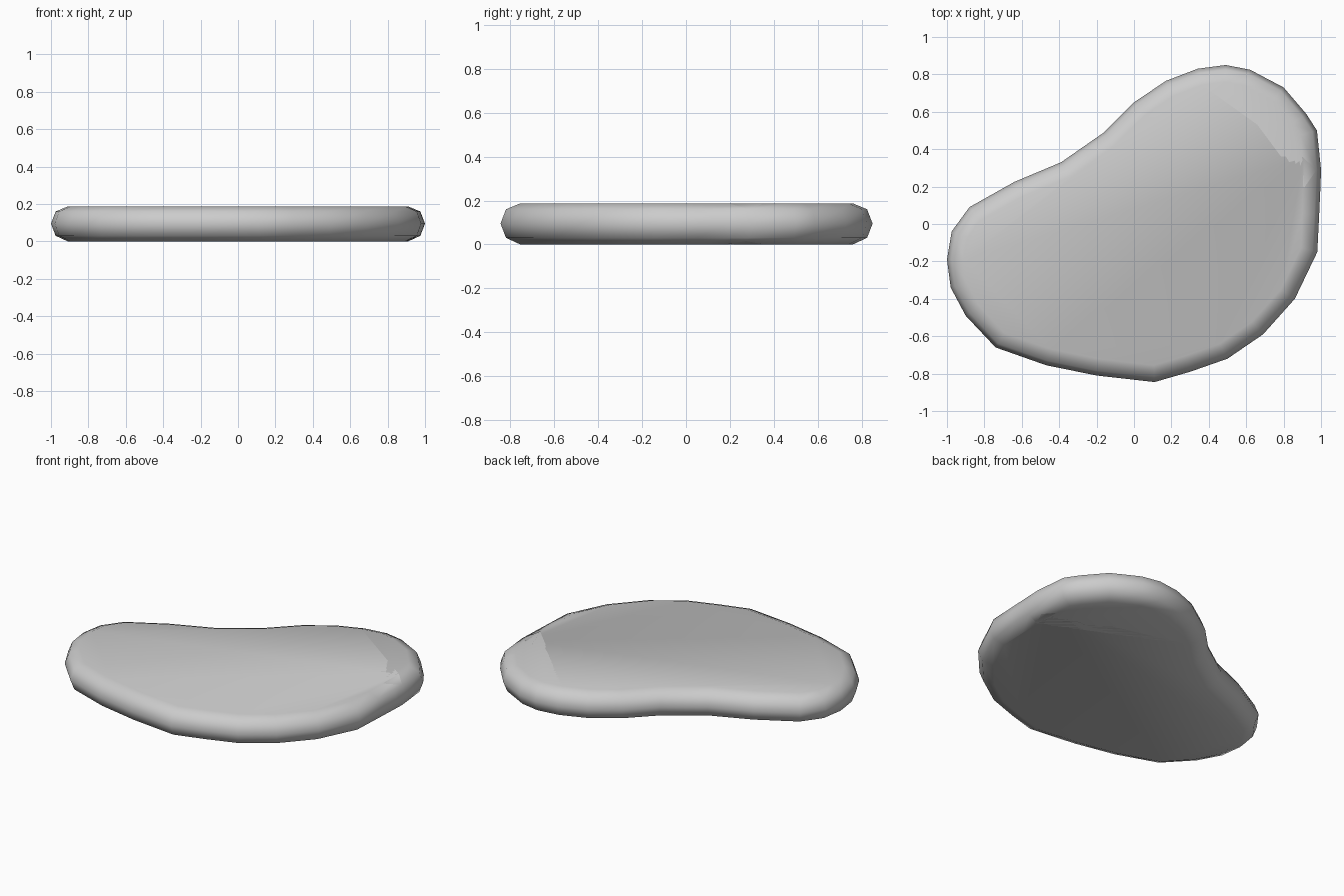
import bpy
import bmesh
from mathutils import Vector

if "Cube" in bpy.data.objects:
    bpy.data.objects.remove(bpy.data.objects["Cube"])

# Kidney-shaped outline, counter-clockwise seen from above
outline = [Vector(p) for p in [
    (0.98, -0.15), (0.99, 0.05), (0.997, 0.2), (1.0, 0.29), (0.978, 0.5), (0.92, 0.59),
    (0.80, 0.73), (0.62, 0.825), (0.49, 0.85), (0.34, 0.83), (0.17, 0.765),
    (0.0, 0.65), (-0.16, 0.49), (-0.39, 0.33), (-0.64, 0.225), (-0.88, 0.09),
    (-0.975, -0.04), (-1.0, -0.19), (-0.98, -0.34), (-0.90, -0.49),
    (-0.74, -0.66), (-0.47, -0.755), (-0.20, -0.81), (0.11, -0.845),
    (0.30, -0.79), (0.50, -0.72), (0.69, -0.59), (0.86, -0.40)]]
# Rounded edge: (inset, height)
edge = [(0.09, 0.0), (0.025, 0.03), (0.0, 0.095), (0.025, 0.16), (0.09, 0.187)]
# Small pinch in the inner rim at the right side: outline index -> shift in y
pinch = {2: 0.15, 3: -0.09}


def inset_ring(inset):
    n = len(outline)
    ring = []
    for i, p in enumerate(outline):
        t = (outline[(i + 1) % n] - outline[i - 1]).normalized()
        q = p - Vector((t.y, -t.x)) * inset
        if inset > 0.05:
            q.y += pinch.get(i, 0)
        ring.append(q)
    return ring


bm = bmesh.new()
rings = [[bm.verts.new((p.x, p.y, z)) for p in inset_ring(d)] for d, z in edge]
n = len(outline)
for a, b in zip(rings, rings[1:]):
    for i in range(n):
        j = (i + 1) % n
        bm.faces.new((a[i], a[j], b[j], b[i]))

# Flat bottom and top
bm.faces.new(rings[0][::-1])
bm.faces.new(rings[-1])
for f in bm.faces:
    f.smooth = True

mesh = bpy.data.meshes.new("flat_stone")
bm.to_mesh(mesh)
bm.free()
stone = bpy.data.objects.new("flat_stone", mesh)
bpy.context.collection.objects.link(stone)
